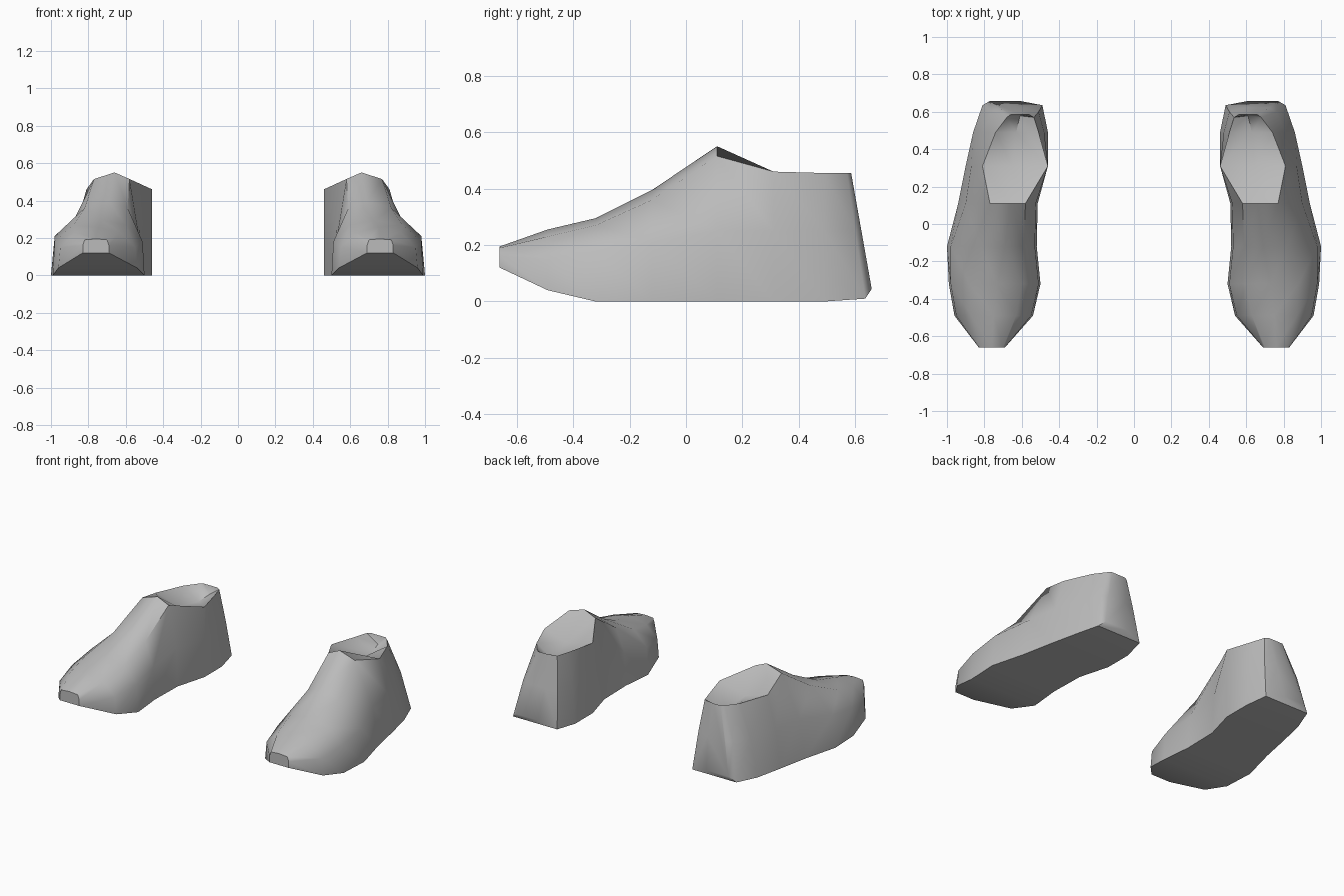
import bpy
import bmesh
import math

# Remove the default cube if it is there
cube = bpy.data.objects.get("Cube")
if cube:
    bpy.data.objects.remove(cube, do_unlink=True)


def make_material(name, rgb):
    mat = bpy.data.materials.new(name)
    mat.use_nodes = True
    mat.diffuse_color = (*rgb, 1)
    mat.node_tree.nodes["Principled BSDF"].inputs["Base Color"].default_value = (*rgb, 1)
    return mat


grey = make_material("plain grey", (0.5, 0.5, 0.5))

# Cross-sections from toe to heel:
# y, sole z, sole inner x, sole outer x, side z, side inner x, side outer x,
# top z, top inner x, top outer x, middle x, middle z
SECTIONS = [
    (-.66, .12, .69, .83, .16, .69, .83, .19, .70, .82, .76, .195),
    (-.49, .04, .54, .96, .15, .55, .95, .23, .63, .87, .75, .255),
    (-.32, 0, .50, .99, .18, .51, .98, .27, .60, .88, .73, .295),
    (-.12, 0, .52, 1, .21, .53, .98, .36, .59, .82, .69, .395),
    (.11, 0, .515, .94, .25, .525, .90, .515, .58, .77, .66, .55),
    (.31, 0, .46, .90, .25, .46, .87, .46, .46, .81, .65, .41),
    (.49, 0, .46, .86, .25, .48, .81, .455, .51, .74, .63, .38),
    (.57, .01, .49, .81, .25, .51, .76, .455, .535, .68, .61, .40),
    (.585, .045, .61, .77, .25, .59, .72, .455, .56, .66, .61, .455),
]


def section_points(section, side):
    """Outline of one slice, inner sole corner round to outer sole corner."""
    y, zb, bi, bo, zm, mi, mo, zt, ti, to, cx, cz = section
    outline = [(bi, zb), (mi, zm), (ti, zt), (cx, cz), (to, zt), (mo, zm), (bo, zb)]
    # The heel leans outward towards the ground
    lean = max(0, y - .5) * .95
    return [(side * x, y + lean * (1 - z / .455), z) for x, z in outline]


def build_shoe(name, side):
    bm = bmesh.new()
    rings = [[bm.verts.new(p) for p in section_points(s, side)] for s in SECTIONS]

    # Upper, hollow top and sole, bridged slice by slice
    for front, back in zip(rings, rings[1:]):
        count = len(front)
        for i in range(count):
            j = (i + 1) % count
            bm.faces.new((front[i], front[j], back[j], back[i]))

    # Blunt toe and heel end
    bm.faces.new(rings[0])
    bm.faces.new(rings[-1])
    bmesh.ops.recalc_face_normals(bm, faces=bm.faces)

    mesh = bpy.data.meshes.new(name)
    bm.to_mesh(mesh)
    bm.free()
    mesh.materials.append(grey)
    mesh.shade_smooth()
    mesh.set_sharp_from_angle(angle=math.radians(50))
    shoe = bpy.data.objects.new(name, mesh)
    bpy.context.collection.objects.link(shoe)
    return shoe


# The pair
for name, side in (("left_shoe", 1), ("right_shoe", -1)):
    build_shoe(name, side)
